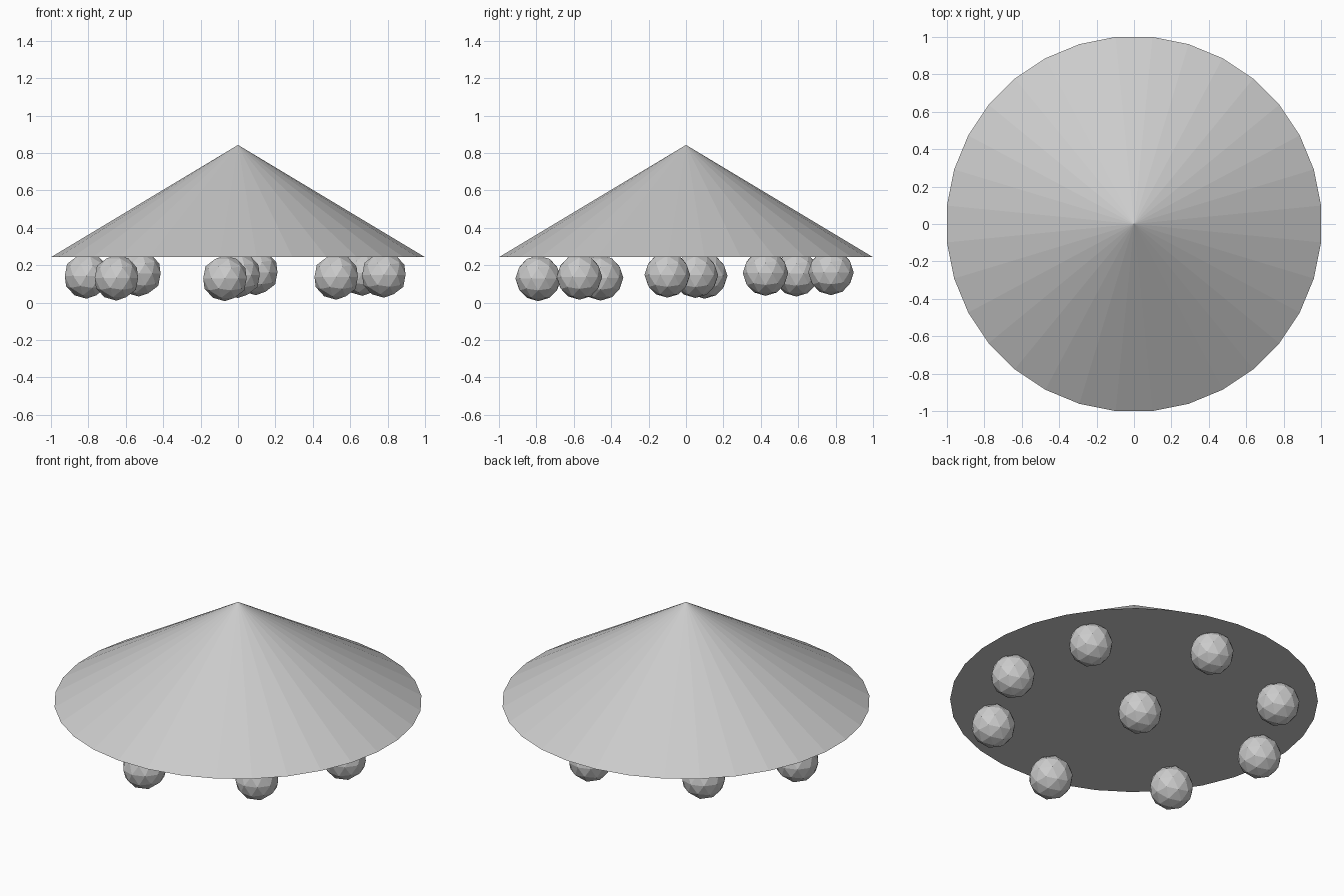
import bpy, math

if "Cube" in bpy.data.objects:
    bpy.data.objects.remove(bpy.data.objects["Cube"])

# Shallow 32-sided cone canopy with a closed flat underside
BASE_Z, HEIGHT = 0.243, 0.60
bpy.ops.mesh.primitive_cone_add(
    vertices=32, radius1=1 / math.cos(math.pi / 32), radius2=0, depth=HEIGHT,
    location=(0, 0, BASE_Z + HEIGHT / 2), rotation=(0, 0, math.pi / 32))
bpy.context.object.name = "cone_canopy"

# Faceted balls: a slightly irregular ring of eight plus one in the middle
BALLS = [(0.525, -0.57), (0.78, -0.10), (0.665, 0.425), (0.095, 0.775),
         (-0.53, 0.59), (-0.81, 0.10), (-0.65, -0.457), (-0.07, -0.79),
         (0.0, 0.05)]


def add_ball(name, x, y):
    # the ring is tilted a little, lowest at the front left
    z = 0.146 + 0.02 * y + 0.006 * x
    bpy.ops.mesh.primitive_ico_sphere_add(subdivisions=2, radius=0.122,
                                          location=(x, y, z))
    bpy.context.object.name = name


for i, (x, y) in enumerate(BALLS):
    add_ball("centre_ball" if i == 8 else f"ring_ball_{i + 1}", x, y)
